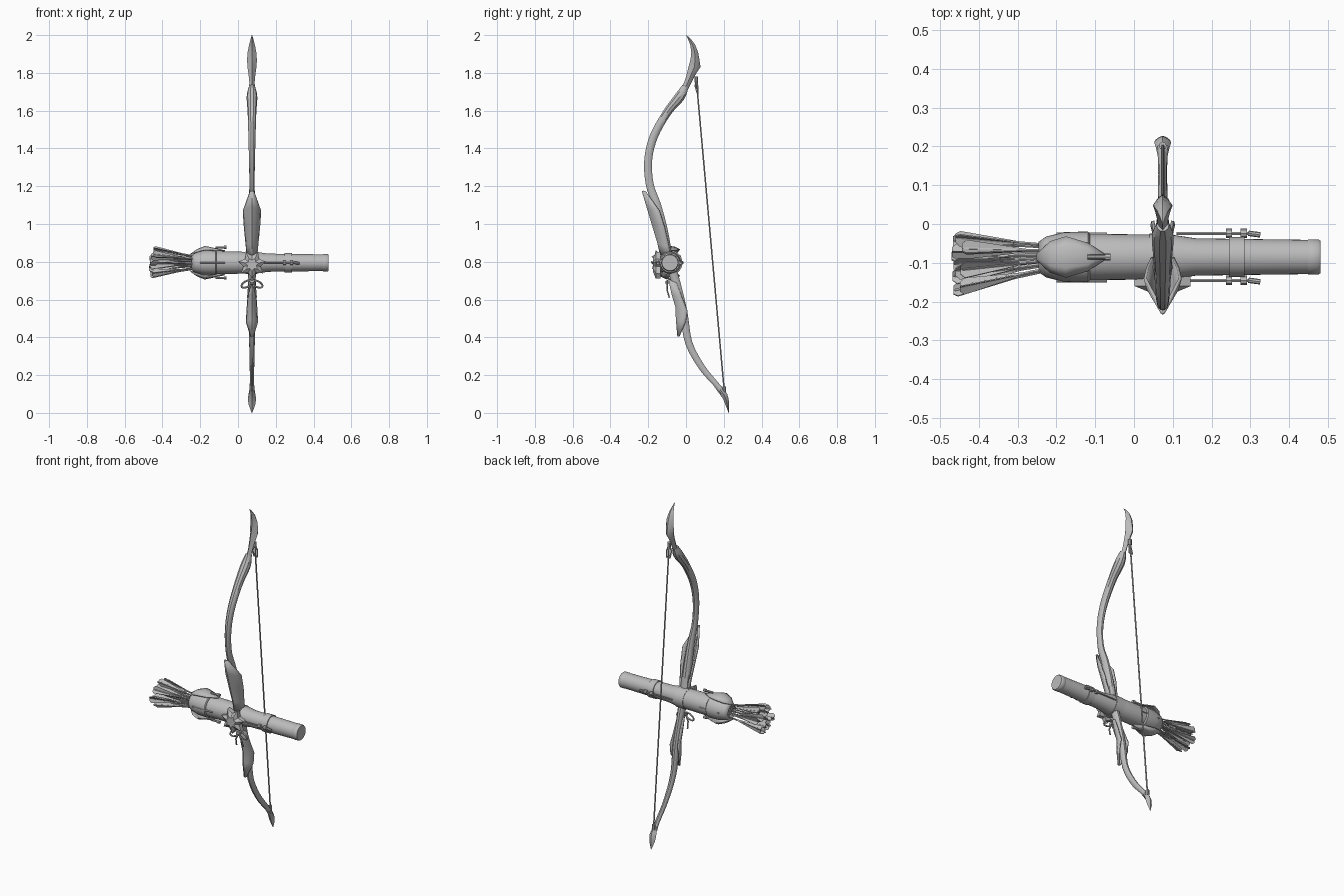
import bpy, bmesh, math, random
from mathutils import Vector

if "Cube" in bpy.data.objects:
    bpy.data.objects.remove(bpy.data.objects["Cube"])

random.seed(4)
BX, QY, QZ = 0.074, -0.085, 0.795     # bow plane, quiver axis
grey = bpy.data.materials.new("plain_grey")
grey.diffuse_color = (0.5, 0.5, 0.5, 1)
grey.use_nodes = True
grey.node_tree.nodes["Principled BSDF"].inputs["Base Color"].default_value = grey.diffuse_color


def mesh_object(name, verts, faces, smooth=True, thick=0):
    me = bpy.data.meshes.new(name)
    me.from_pydata(verts, [], faces)
    bm = bmesh.new()
    bm.from_mesh(me)
    bmesh.ops.recalc_face_normals(bm, faces=bm.faces)
    bm.to_mesh(me)
    bm.free()
    ob = bpy.data.objects.new(name, me)
    bpy.context.collection.objects.link(ob)
    me.materials.append(grey)
    if thick:
        m = ob.modifiers.new("thickness", 'SOLIDIFY')
        m.thickness, m.offset = thick, 0
    if smooth:
        bpy.ops.object.select_all(action='DESELECT')
        ob.select_set(True)
        bpy.context.view_layer.objects.active = ob
        bpy.ops.object.shade_smooth_by_angle(angle=math.radians(35))
    return ob


def skin(name, rings, closed=True, caps=True, **kw):
    n = len(rings[0])
    verts = [v for r in rings for v in r]
    faces = [(i*n+j, i*n+(j+1) % n, (i+1)*n+(j+1) % n, (i+1)*n+j)
             for i in range(len(rings)-1) for j in range(n if closed else n-1)]
    if closed and caps:
        faces += [tuple(range(n)), tuple(range(len(verts)-n, len(verts)))]
    return mesh_object(name, verts, faces, **kw)


def spline(rows, steps=4):
    out = []
    for i in range(len(rows)-1):
        p = [Vector(rows[min(max(i+k, 0), len(rows)-1)]) for k in (-1, 0, 1, 2)]
        for s in range(steps):
            t = s/steps
            out.append(0.5*(2*p[1] + (p[2]-p[0])*t + (2*p[0]-5*p[1]+4*p[2]-p[3])*t*t
                            + (3*p[1]-p[0]-3*p[2]+p[3])*t**3))
    return out + [Vector(rows[-1])]


def limb(name, rows):
    """rows: y, z, half depth, half width"""
    pts, rings = spline(rows), []
    for i, p in enumerate(pts):
        a, b = pts[max(i-1, 0)], pts[min(i+1, len(pts)-1)]
        t = Vector((b[0]-a[0], b[1]-a[1])).normalized()
        d, w = max(p[2], 0.001), max(p[3], 0.001)
        rings.append([(BX + w*math.cos(k*math.pi/5),
                       p[0] + d*t.y*math.sin(k*math.pi/5),
                       p[1] - d*t.x*math.sin(k*math.pi/5)) for k in range(10)])
    return skin(name, rings)


def blade(name, rows):
    """rows: z, front y, rear y, half width; sharp front and rear edges"""
    rings = []
    for z, f, r, w in rows:
        m = (f + r)/2
        rings.append([(BX, f, z), (BX + w, m, z), (BX + w*.55, m*.35 + r*.65, z), (BX, r, z),
                      (BX - w*.55, m*.35 + r*.65, z), (BX - w, m, z)])
    return skin(name, rings)


def tube(name, pts, r, sides=8):
    pts, rings = [Vector(p) for p in pts], []
    for i, p in enumerate(pts):
        t = (pts[min(i+1, len(pts)-1)] - pts[max(i-1, 0)]).normalized()
        u = t.cross(Vector((0, 1, 0)) if abs(t.y) < 0.9 else Vector((1, 0, 0))).normalized()
        v = t.cross(u)
        rings.append([p + r*(u*math.cos(k*math.tau/sides) + v*math.sin(k*math.tau/sides))
                      for k in range(sides)])
    return skin(name, rings)


def lathe(name, profile, sides=32, **kw):
    """profile: x, radius around the quiver axis"""
    return skin(name, [[(x, QY + r*math.cos(k*math.tau/sides), QZ + r*math.sin(k*math.tau/sides))
                        for k in range(sides)] for x, r in profile], **kw)


# Bow limbs with their flared, sharp-edged tips
limb("upper_limb", [(-.09, .79, .025, .028), (-.12, .96, .026, .024), (-.155, 1.10, .024, .018),
                    (-.192, 1.21, .022, .014), (-.2, 1.34, .022, .016), (-.17, 1.465, .023, .019),
                    (-.1, 1.59, .023, .023), (-.032, 1.675, .028, .028), (-.003, 1.73, .018, .016)])
blade("upper_tip", [(1.69, -.035, .0, .014), (1.75, -.01, .03, .014), (1.79, .003, .05, .018),
                    (1.832, .013, .077, .024), (1.87, .024, .071, .026), (1.91, .028, .064, .023),
                    (1.95, .022, .048, .015), (1.98, .01, .025, .007), (2.0, 0, .002, .001)])
limb("lower_limb", [(-.09, .81, .025, .028), (-.05, .68, .024, .018), (-.013, .53, .022, .019),
                    (.015, .37, .02, .015), (.085, .24, .018, .012), (.165, .145, .015, .012),
                    (.195, .105, .014, .017)])
blade("lower_tip", [(.145, .145, .185, .01), (.1, .178, .218, .018), (.075, .196, .226, .022),
                    (.045, .208, .227, .018), (.02, .218, .227, .009), (0, .225, .227, .001)])


# Cupped guards covering the front of the limbs near the grip
def guard(name, rows):
    rings = []
    for z, front, w, rear in rows:
        rings.append([(BX + w*s, front + (rear-front)*abs(s)**1.6, z - .02*abs(s)*(w > .01))
                      for s in (-1, -.7, -.35, 0, .35, .7, 1)])
        rings[-1][0] = (BX - w*.85, rear, rings[-1][0][2])
        rings[-1][-1] = (BX + w*.85, rear, rings[-1][-1][2])
    skin(name, rings, closed=False, thick=.008)


guard("upper_guard", [(1.175, -.23, .008, -.215), (1.09, -.205, .053, -.14), (1.0, -.178, .046, -.112),
                      (.9, -.148, .034, -.09), (.84, -.135, .028, -.08)])
guard("lower_guard", [(.405, -.042, .006, -.035), (.5, -.05, .033, -.002), (.56, -.052, .03, .008),
                      (.63, -.073, .024, -.02), (.71, -.09, .02, -.05)])

# Bowstring with knots and a tassel
tube("bowstring", [(BX, .053, 1.78), (BX, .203, .11)], .0045, 6)
for z, y in ((1.765, .054), (.125, .202)):
    tube("string_knot", [(BX, y, z-.016), (BX, y, z+.016)], .01)
for s in (-1, 1):
    tube("tassel", [(BX, .055, 1.765), (BX+.012*s, .055+.006*s, 1.73), (BX+.009*s, .062, 1.69)], .005, 6)

# Quiver body, mouth and end cap
lathe("quiver", [(-.2, .056), (-.12, .06), (.1, .057), (.16, .048), (.46, .044)])
lathe("mouth", [(-.245, .036), (-.225, .05), (-.18, .061), (-.12, .063), (-.115, .058)], caps=False, thick=.006)
lathe("mouth_filling", [(-.215, .05), (-.205, .053)])
lathe("end_cap", [(.445, .042), (.45, .0455), (.475, .0455), (.48, .042)])
for x, r, h in ((.265, .052, .02), (-.13, .065, .012), (.07, .06, .03)):
    lathe("strap_ring", [(x-h, r-.012), (x-h, r), (x+h, r), (x+h, r-.012)])

# Pointed leather flaps over the top and bottom of the mouth
for a in (math.radians(90), math.radians(270)):
    rings = []
    for x, r, w in ((-.25, .045, .15), (-.215, .07, .6), (-.175, .086, .65), (-.12, .074, .5), (-.07, .063, .05)):
        rings.append([(x, QY + r*math.cos(a+w*s), QZ + r*math.sin(a+w*s)) for s in (-1, -.5, 0, .5, 1)])
    skin("mouth_flap", rings, closed=False, thick=.006)

# Side cords with beads, and short toggles at the mouth
for y in (-.024, -.145):
    tube("side_cord", [(.11, y, QZ), (.29, y, QZ), (.325, y-.004, QZ-.003)], .0045, 6)
    tube("cord_end", [(.295, y, QZ), (.325, y-.004, QZ-.003)], .007)
    for x in (.245, .283):
        tube("cord_bead", [(x-.008, y, QZ), (x+.008, y, QZ)], .012)
    tube("mouth_cord", [(-.2, y-.002, QZ), (-.07, y-.002, QZ)], .005, 6)
for z in (QZ+.081, QZ-.081):
    tube("toggle", [(-.12, QY, z), (-.06, QY, z)], .006)
    tube("toggle_end", [(-.075, QY, z), (-.06, QY, z)], .009)

# Seven-pointed star plate on the front of the grip
star = []
for y, f in ((-.135, 1), (-.16, 1), (-.175, .5)):
    star.append([(BX + f*r*math.sin(k*math.pi/7), y, .785 - f*r*math.cos(k*math.pi/7))
                 for k in range(14) for r in [.047 if k % 2 else .074]])
skin("star_plate", star, smooth=False)
tube("grip_core", [(BX, -.14, .785), (BX, -.06, .785)], .04, 12)

# Tied ribbon under the star
for s in (-1, 1):
    loop = [(BX + s*(.028-.028*math.cos(t)), -.1, .692 - .01*(1-math.cos(t)) + .017*math.sin(t))
            for t in [k*math.tau/14 for k in range(15)]]
    tube("ribbon_loop", loop, .005, 6)
    tube("ribbon_tail", [(BX, -.1, .69), (BX+.018*s, -.1, .65), (BX+.022*s, -.088, .61)], .0045, 6)
tube("ribbon_knot", [(BX-.01, -.1, .69), (BX+.01, -.1, .69)], .011)

# Fanned arrows with three broadening vanes each
ends = [(0, 0)] + [(.036, a*math.tau/4+.5) for a in range(4)] + [(.07, a*math.tau/8+.2) for a in range(8)]
for r, a in ends:
    tip_x = -.462 + random.uniform(-.006, .025)
    d = Vector((0, math.cos(a), math.sin(a)))
    base = Vector((-.19, QY, QZ)) + d*r*.4
    tip = Vector((tip_x, QY-.018, QZ+.003)) + d*r
    tube("arrow_shaft", [base, tip], .0045, 6)
    ax = (tip-base).normalized()
    for k in range(3):
        b = a + math.pi/3 + k*math.tau/3
        o = Vector((0, math.cos(b), math.sin(b)))*.024
        p, q = tip - ax*.19, tip + ax*.004
        mesh_object("arrow_vane", [p, q - ax*.012 + o, q + o*.55, q], [(0, 1, 2, 3)],
                    smooth=False, thick=.003)
